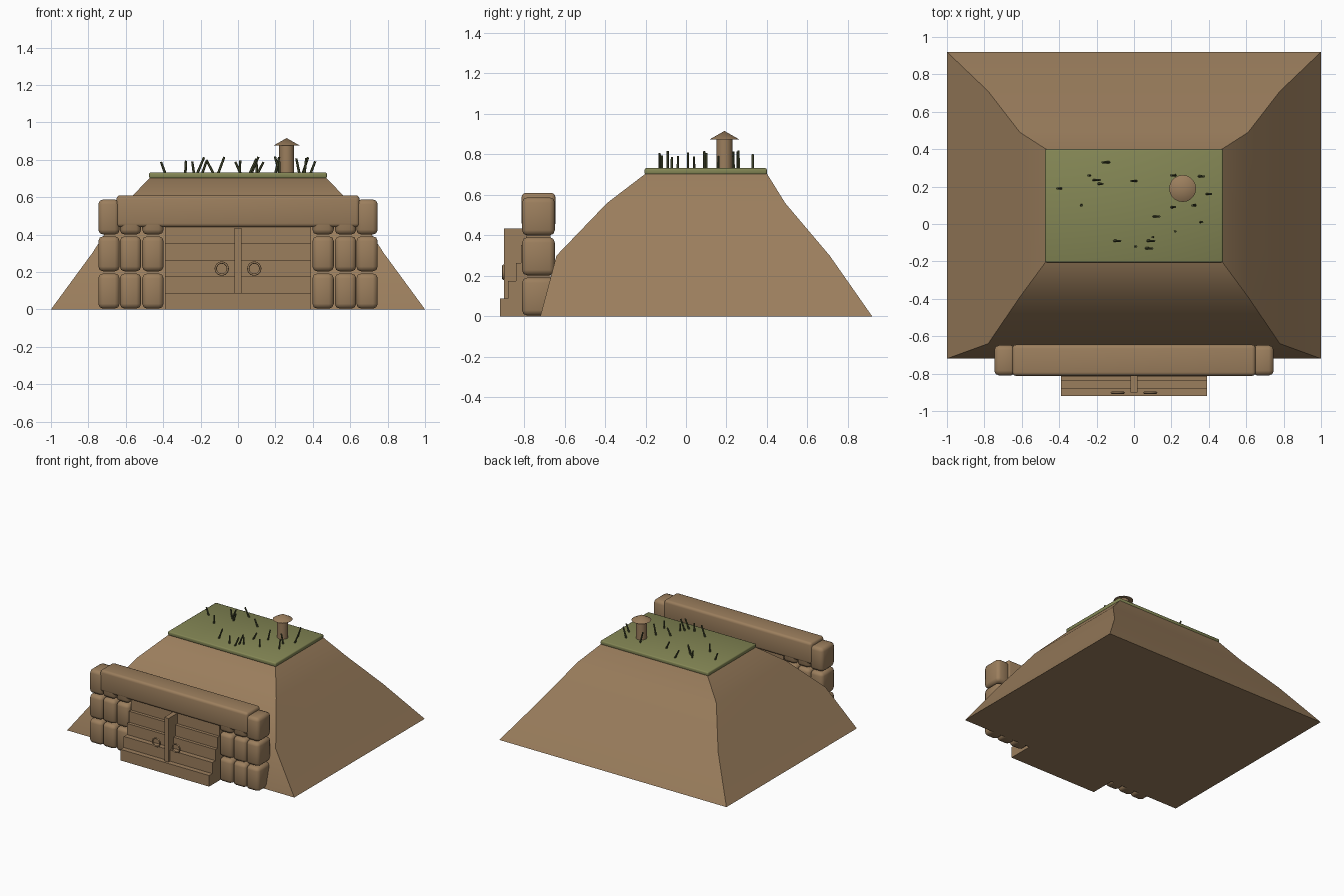
import bpy, bmesh, math, random
from mathutils import Vector

if "Cube" in bpy.data.objects:
    bpy.data.objects.remove(bpy.data.objects["Cube"])

random.seed(4)


def material(name, rgb):
    m = bpy.data.materials.new(name)
    m.diffuse_color = (*rgb, 1)
    m.use_nodes = True
    m.node_tree.nodes["Principled BSDF"].inputs["Base Color"].default_value = m.diffuse_color
    return m


EARTH = material("earth brown", (0.33, 0.21, 0.11))
TURF = material("turf green", (0.23, 0.24, 0.09))
BLADE = material("dark grass", (0.075, 0.085, 0.035))


def finish(name, bm, mat, angle=None):
    bmesh.ops.recalc_face_normals(bm, faces=bm.faces)
    mesh = bpy.data.meshes.new(name)
    bm.to_mesh(mesh)
    bm.free()
    mesh.materials.append(mat)
    ob = bpy.data.objects.new(name, mesh)
    bpy.context.collection.objects.link(ob)
    if angle:
        bpy.ops.object.select_all(action='DESELECT')
        ob.select_set(True)
        bpy.context.view_layer.objects.active = ob
        bpy.ops.object.shade_smooth_by_angle(angle=math.radians(angle))
    return ob


def box(name, lo, hi, mat, bevel=0, segments=2):
    bm = bmesh.new()
    bmesh.ops.create_cube(bm, size=1)
    for v in bm.verts:
        v.co = [(lo[i] + hi[i]) / 2 + v.co[i] * (hi[i] - lo[i]) for i in range(3)]
    if bevel:
        bmesh.ops.bevel(bm, geom=bm.edges[:], offset=bevel, segments=segments,
                        profile=0.5, affect='EDGES')
    return finish(name, bm, mat, 50 if bevel else None)


def cone(name, base, tip, r1, r2, mat, sides):
    base, tip = Vector(base), Vector(tip)
    axis = tip - base
    bm = bmesh.new()
    bmesh.ops.create_cone(bm, cap_ends=True, segments=sides, radius1=r1,
                          radius2=r2, depth=axis.length)
    bm.transform(axis.to_track_quat('Z', 'Y').to_matrix().to_4x4())
    bmesh.ops.translate(bm, verts=bm.verts, vec=(base + tip) / 2)
    return finish(name, bm, mat, 40)


# Earth mound: four stacked rectangles (half width, front y, back y, height)
levels = [(1.0, -0.72, 0.92, 0), (0.78, -0.64, 0.71, 0.30),
          (0.61, -0.39, 0.49, 0.56), (0.47, -0.20, 0.40, 0.705)]
bm = bmesh.new()
rings = [[bm.verts.new(c) for c in ((-x, f, z), (x, f, z), (x, b, z), (-x, b, z))]
         for x, f, b, z in levels]
for low, high in zip(rings, rings[1:]):
    for i in range(4):
        j = (i + 1) % 4
        bm.faces.new((low[i], low[j], high[j], high[i]))
bm.faces.new(rings[0][::-1])
bm.faces.new(rings[-1])
finish("earth_mound", bm, EARTH, 40)

# Turf slab on the roof
box("turf_roof", (-0.475, -0.205, 0.70), (0.475, 0.40, 0.732), TURF, 0.008)

# Chimney pipe with conical cap
cone("chimney_pipe", (0.26, 0.19, 0.72), (0.26, 0.19, 0.88), 0.04, 0.04, EARTH, 20)
cone("chimney_cap", (0.26, 0.19, 0.875), (0.26, 0.19, 0.916), 0.072, 0.0, EARTH, 20)

# Grass blades
spots = [(-.40, .19), (-.24, .26), (-.15, .33), (-.20, .235), (-.18, .215),
         (-.28, .10), (.0, .23), (.21, .26), (.36, .255), (.40, .16),
         (.32, .10), (.21, .09), (.12, .04), (.36, .01), (.22, -.04),
         (.10, -.07), (.09, -.09), (.01, -.12), (.08, -.13), (-.09, -.09)]
for x, y in spots:
    lean, h = random.uniform(-0.022, 0.022), random.uniform(0.055, 0.09)
    cone("grass_blade", (x - lean, y, 0.725), (x + lean, y, 0.73 + h),
         0.007, 0.006, BLADE, 6)

# Stone piers on both sides of the entrance
for side in (-1, 1):
    for cx in (0.455, 0.575, 0.69):
        for z0 in (0.004, 0.203, 0.40):
            x = side * cx
            box("pier_stone", (x - 0.057, -0.81, z0), (x + 0.057, -0.648, z0 + 0.188),
                EARTH, 0.026)

# Lintel beam over the entrance
box("lintel", (-0.65, -0.812, 0.44), (0.65, -0.645, 0.61), EARTH, 0.02, 3)

# Stepped planks closing the entrance
for i, front in enumerate((-0.92, -0.88, -0.84, -0.815, -0.79)):
    z0 = i * 0.088
    box("door_plank", (-0.39, front, z0), (0.39, -0.67, z0 + 0.088), EARTH)

# Centre post
box("door_post", (-0.019, -0.90, 0.085), (0.019, -0.72, 0.435), EARTH)

# Ring handles
for side in (-1, 1):
    bpy.ops.mesh.primitive_torus_add(
        location=(side * 0.087, -0.902, 0.218), rotation=(math.pi / 2, 0, 0),
        major_radius=0.032, minor_radius=0.006, major_segments=24, minor_segments=8)
    ring = bpy.context.object
    ring.name = "ring_handle"
    ring.data.materials.append(EARTH)
    bpy.ops.object.shade_smooth_by_angle(angle=math.radians(60))
